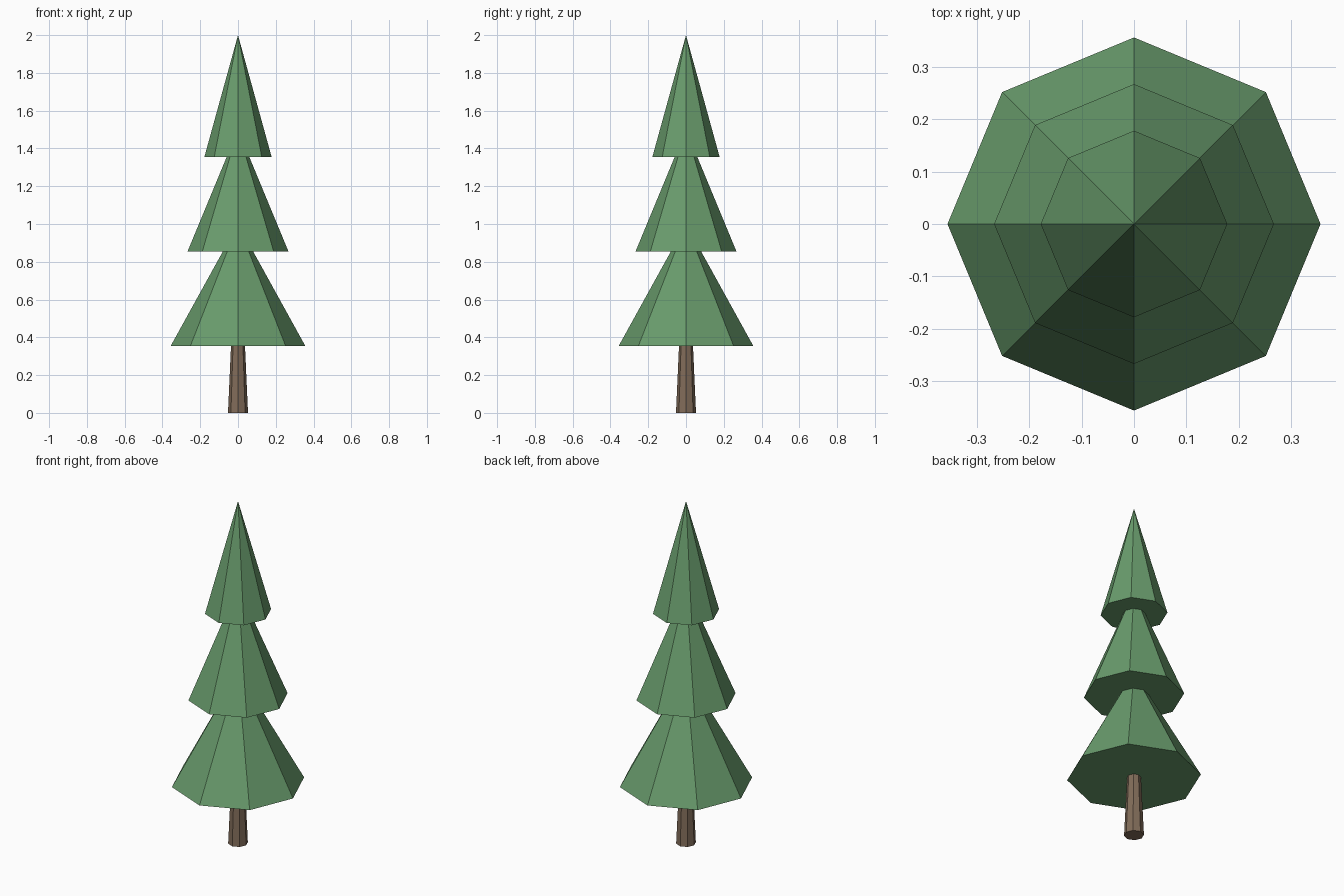
import bpy

if "Cube" in bpy.data.objects:
    bpy.data.objects.remove(bpy.data.objects["Cube"])


def material(name, color):
    mat = bpy.data.materials.new(name)
    mat.diffuse_color = color
    mat.use_nodes = True
    mat.node_tree.nodes["Principled BSDF"].inputs["Base Color"].default_value = mat.diffuse_color
    return mat


def cone(name, r_bottom, r_top, z_bottom, z_top, mat):
    bpy.ops.mesh.primitive_cone_add(
        vertices=8, radius1=r_bottom, radius2=r_top, depth=z_top - z_bottom,
        location=(0, 0, (z_bottom + z_top) / 2))
    obj = bpy.context.object
    obj.name = name
    obj.data.materials.append(mat)
    return obj


green = material("foliage_green", (0.14, 0.33, 0.15, 1))
brown = material("bark_brown", (0.22, 0.15, 0.10, 1))

# Tapered trunk, reaching slightly into the lowest tier
cone("trunk", 0.053, 0.035, 0.0, 0.4, brown)

# Three overlapping foliage tiers of equal height, narrowing upwards
tiers = [("lower_foliage", 0.356), ("middle_foliage", 0.267), ("upper_foliage", 0.178)]
for i, (name, radius) in enumerate(tiers):
    base = 0.355 + 0.5 * i
    cone(name, radius, 0.0, base, base + 0.645, green)
